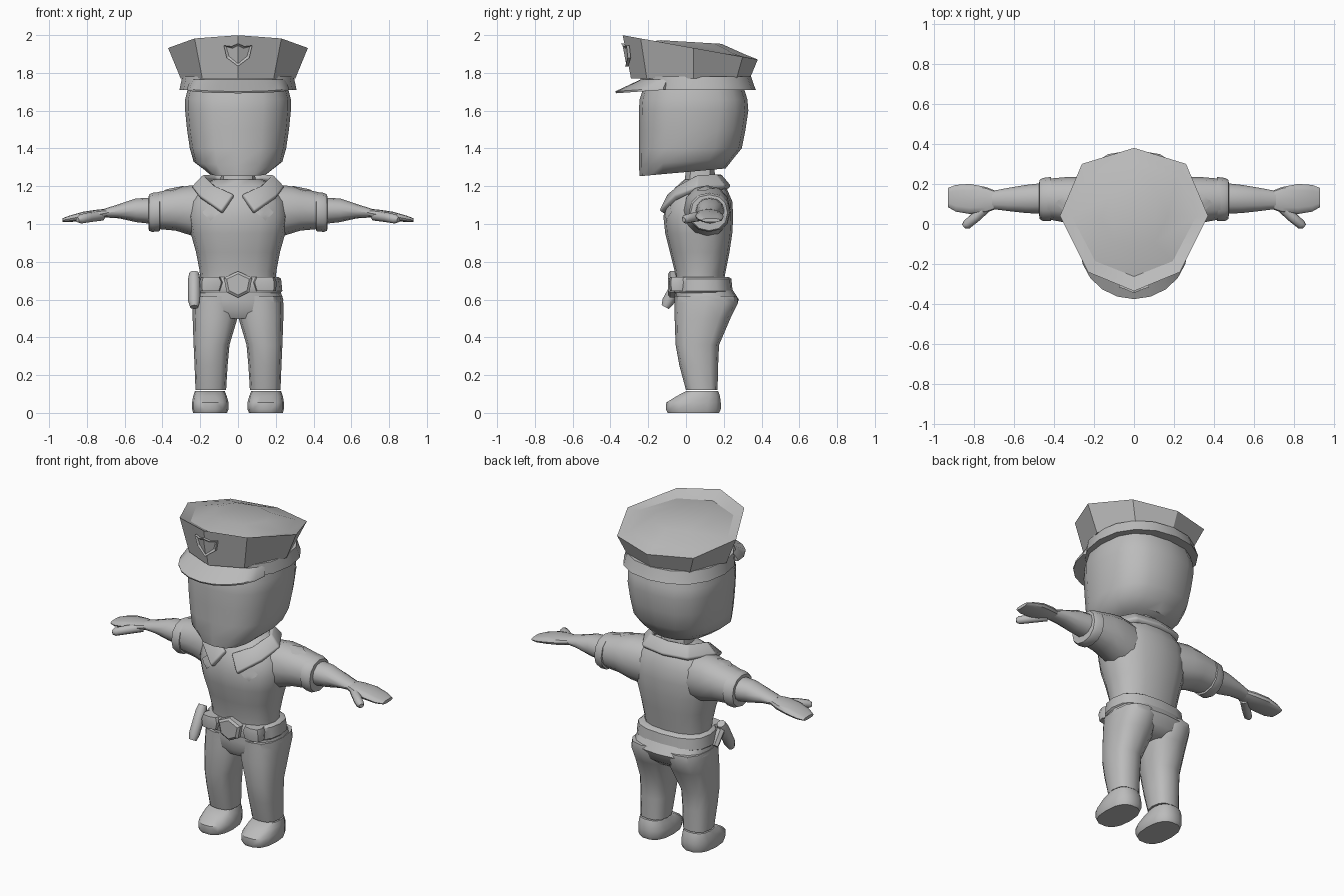
import bpy, bmesh, math
from mathutils import Vector

if "Cube" in bpy.data.objects:
    bpy.data.objects.remove(bpy.data.objects["Cube"])

GREY = bpy.data.materials.new("plain_grey")
GREY.diffuse_color = (0.5, 0.5, 0.5, 1)
GREY.use_nodes = True
GREY.node_tree.nodes["Principled BSDF"].inputs["Base Color"].default_value = GREY.diffuse_color


def finish(name, bm, angle=40):
    """Turn a bmesh into a named, shaded object."""
    bmesh.ops.recalc_face_normals(bm, faces=bm.faces[:])
    me = bpy.data.meshes.new(name)
    bm.to_mesh(me)
    bm.free()
    ob = bpy.data.objects.new(name, me)
    bpy.context.collection.objects.link(ob)
    me.materials.append(GREY)
    bpy.ops.object.select_all(action='DESELECT')
    ob.select_set(True)
    bpy.context.view_layer.objects.active = ob
    bpy.ops.object.shade_smooth_by_angle(angle=math.radians(angle))
    return ob


def skin(name, rings, angle=40, flip=1):
    """Bridge closed point rings and cap both ends."""
    bm = bmesh.new()
    vs = [[bm.verts.new((x * flip, y, z)) for x, y, z in r] for r in rings]
    n = len(vs[0])
    for a, b in zip(vs, vs[1:]):
        for i in range(n):
            j = (i + 1) % n
            bm.faces.new((a[i], a[j], b[j], b[i]))
    bm.faces.new(vs[0])
    bm.faces.new(vs[-1])
    return finish(name, bm, angle)


def loft(name, rows, axis='z', n=16, p=2.4, angle=40, flip=1):
    """rows: position, min a, max a, min b, max b, optional tilt (a,b = x,y or y,z)."""
    rings = []
    for t, a0, a1, b0, b1, *tilt in rows:
        ring = []
        for i in range(n):
            w = 2 * math.pi * i / n
            c, s = math.cos(w), math.sin(w)
            a = (a0 + a1) / 2 + (a1 - a0) / 2 * math.copysign(abs(c) ** (2 / p), c)
            b = (b0 + b1) / 2 + (b1 - b0) / 2 * math.copysign(abs(s) ** (2 / p), s)
            k = t + (tilt[0] * b if tilt else 0)
            ring.append((a, b, k) if axis == 'z' else (k, a, b))
        rings.append(ring)
    return skin(name, rings, angle, flip)


def tube(name, pts, n=8, flip=1):
    """Straight tube through (point, radius) pairs."""
    d = (Vector(pts[-1][0]) - Vector(pts[0][0])).normalized()
    u = d.orthogonal().normalized()
    v = d.cross(u)
    rings = [[Vector(c) + r * (u * math.cos(i * math.tau / n) + v * math.sin(i * math.tau / n))
              for i in range(n)] for c, r in pts]
    return skin(name, rings, 50, flip)


# Head and neck
loft("head", [(1.275, -.16, .16, -.245, .21, .09), (1.33, -.235, .235, -.25, .25, .06),
              (1.40, -.255, .255, -.25, .295), (1.50, -.27, .27, -.25, .315),
              (1.60, -.28, .28, -.25, .33), (1.66, -.28, .28, -.245, .325),
              (1.74, -.26, .26, -.22, .30)], p=2.6)
loft("neck", [(1.15, -.1, .1, -.02, .17), (1.32, -.085, .085, 0, .15)], n=10)

# Cap band
loft("cap_band", [(1.71, -.31, .31, -.24, .37), (1.735, -.305, .305, -.24, .36),
                  (1.78, -.295, .295, -.24, .345)], n=16, p=2.2)

# Cap crown: octagonal rim, sloping down to the back, with a domed top
half = [(0, .38), (.26, .30), (.37, .04), (.23, -.24), (0, -.335)]
octo = half + [(-x, y) for x, y in half[3:0:-1]]


def crown_ring(sx, sy, z0, slope):
    pts = [(x * sx, .03 + (y - .03) * sy) for x, y in octo]
    return [(x, y, z0 + slope * y) for x, y in pts]


skin("cap_crown", [crown_ring(.82, .88, 1.77, 0), crown_ring(1, 1, 1.939, -.18),
                   crown_ring(.84, .80, 1.93, -.1), crown_ring(.45, .45, 1.965, -.06)], 28)

# Cap visor
bm = bmesh.new()
N = 10
rows = []
for i in range(N + 1):
    w = math.pi * i / N
    c, s = math.cos(w), math.sin(w)
    rows.append([bm.verts.new(q) for q in (
        (.25 * c, -.10 - .14 * s, 1.765), (.27 * c, -.12 - .255 * s, 1.72 - .018 * s),
        (.27 * c, -.12 - .25 * s, 1.71 - .018 * s), (.25 * c, -.10 - .13 * s, 1.715))])
for a, b in zip(rows, rows[1:]):
    for k in range(4):
        m = (k + 1) % 4
        bm.faces.new((a[k], a[m], b[m], b[k]))
bm.faces.new(rows[0])
bm.faces.new(rows[-1])
finish("cap_visor", bm, 35)

# Cap badge: shield bent over the front edge with a raised border
bm = bmesh.new()


def badge_vert(x, z):
    return bm.verts.new((x, -.293 + .38 * abs(x) - .2 * (z - 1.77), z))


top, low = badge_vert(0, 1.955), badge_vert(0, 1.835)
for s in (-1, 1):
    side = [badge_vert(s * x, z) for x, z in ((.035, 1.94), (.075, 1.945), (.06, 1.88))]
    bm.faces.new([top] + side + [low])
front = bmesh.ops.extrude_face_region(bm, geom=bm.faces[:])['geom']
bmesh.ops.translate(bm, vec=(0, -.016, 0), verts=[g for g in front if isinstance(g, bmesh.types.BMVert)])
faces = [g for g in front if isinstance(g, bmesh.types.BMFace)]
bmesh.ops.recalc_face_normals(bm, faces=bm.faces[:])
bmesh.ops.inset_region(bm, faces=faces, thickness=.012, depth=-.01)
finish("cap_badge", bm, 20)

# Shirt body
torso = loft("shirt_body", [(.69, -.2, .2, -.055, .2), (.75, -.203, .203, -.06, .21),
                            (.85, -.222, .222, -.085, .23), (.95, -.25, .25, -.11, .245),
                            (1.04, -.265, .265, -.12, .25), (1.12, -.25, .25, -.1, .245),
                            (1.19, -.2, .2, -.06, .215), (1.235, -.13, .13, -.01, .18)])

# Collar: folded strip, pointed at the front
bm = bmesh.new()
edge = [((0, .17, 1.255), (0, .225, 1.19)), ((.12, .15, 1.255), (.15, .20, 1.19)),
        ((.175, .06, 1.25), (.235, .06, 1.185)), ((.12, -.03, 1.195), (.20, -.05, 1.14)),
        ((.02, -.085, 1.15), (.085, -.13, 1.06))]
strip = [(i, o) for i, o in edge]
strip = [tuple((-x, y, z) for x, y, z in e) for e in edge[:0:-1]] + strip
vs = [[bm.verts.new(q) for q in e] for e in strip]
for a, b in zip(vs, vs[1:]):
    bm.faces.new((a[0], a[1], b[1], b[0]))
collar = finish("collar", bm, 45)
mod = collar.modifiers.new("thickness", 'SOLIDIFY')
mod.thickness, mod.offset = .035, 0
mod = collar.modifiers.new("soft_edge", 'BEVEL')
mod.width, mod.segments = .01, 2


def patch(name, target, loc, size, rot):
    """Thin cloth patch laid on a surface."""
    bm = bmesh.new()
    bmesh.ops.create_grid(bm, x_segments=4, y_segments=4, size=size)
    ob = finish(name, bm)
    ob.location, ob.rotation_euler = loc, rot
    m = ob.modifiers.new("lay", 'SHRINKWRAP')
    m.target, m.offset, m.wrap_mode = target, .005, 'ABOVE_SURFACE'


for side, s in (("left", 1), ("right", -1)):
    # Sleeve, cuff, forearm and hand
    sleeve = loft(side + "_sleeve", [(.15, -.02, .22, .92, 1.20), (.25, -.01, .235, .94, 1.205),
                                     (.33, .005, .235, .965, 1.19), (.44, .025, .225, .975, 1.165)],
                  axis='x', n=12, p=2.2, flip=s)
    loft(side + "_cuff", [(.41, .03, .215, .98, 1.15), (.415, .015, .235, .962, 1.168),
                          (.455, .015, .23, .958, 1.165), (.472, .025, .22, .965, 1.155),
                          (.474, .05, .2, .99, 1.13)], axis='x', n=12, p=2.2, flip=s)
    loft(side + "_forearm", [(.45, .05, .205, 1.0, 1.14), (.54, .055, .195, 1.01, 1.135),
                             (.63, .065, .18, 1.03, 1.105), (.71, .075, .165, 1.035, 1.08)],
         axis='x', n=12, p=2.1, flip=s)
    loft(side + "_hand", [(.69, .075, .165, 1.037, 1.08), (.74, .055, .185, 1.025, 1.077),
                          (.82, .05, .2, 1.018, 1.065), (.89, .062, .195, 1.01, 1.045),
                          (.93, .085, .18, 1.01, 1.03)], axis='x', n=12, p=2.5, flip=s)
    tube(side + "_thumb", [((.72, .10, 1.045), .027), ((.79, .035, 1.035), .026),
                           ((.835, -.003, 1.026), .024), ((.85, -.012, 1.022), .013)], flip=s)

    # Chest pocket flap and shoulder patch
    patch(side + "_chest_patch", torso, (s * .15, -.12, 1.07), .04,
          (math.radians(90), math.radians(s * 40), 0))
    patch(side + "_shoulder_patch", sleeve, (s * .34, .1, 1.2), .04, (0, 0, math.radians(45)))

    # Trouser leg and shoe
    loft(side + "_leg", [(.62, .0, .235, -.06, .27), (.58, .0, .24, -.06, .275),
                         (.50, .003, .24, -.06, .235), (.36, .045, .235, -.055, .175),
                         (.25, .055, .23, -.035, .17), (.12, .063, .225, 0, .167)],
         n=12, p=2.6, flip=s)
    loft(side + "_shoe", [(0, .058, .237, -.10, .178), (.02, .05, .243, -.11, .187),
                          (.055, .05, .243, -.107, .187), (.09, .06, .237, -.05, .182),
                          (.115, .07, .228, .0, .172)], n=14, p=2.5, flip=s)
    # Belt pouch beside the buckle
    loft(side + "_belt_pouch", [(.645, .09, .2, -.085, 0), (.69, .075, .205, -.09, 0),
                                (.72, .09, .195, -.085, 0)], n=8, p=3, flip=s)

# Hips, belt and buckle
loft("trouser_hips", [(.50, -.18, .18, -.03, .20), (.54, -.235, .235, -.055, .25),
                      (.60, -.24, .24, -.06, .28), (.67, -.215, .215, -.06, .235)], p=2.6)
loft("belt", [(.635, -.225, .225, -.065, .235), (.645, -.235, .235, -.07, .247),
              (.71, -.228, .228, -.068, .24), (.72, -.215, .215, -.06, .225)], p=2.6)
outline = [(0, .75), (.075, .715), (.06, .64), (0, .61), (-.06, .64), (-.075, .715)]
skin("buckle", [[(x, -.04, z) for x, z in outline], [(x, -.085, z) for x, z in outline],
                [(x * .8, -.095, .68 + (z - .68) * .8) for x, z in outline]], 20)

# Holstered sidearm on the right hip
tube("holster", [((-.232, -.01, .74), .026), ((-.232, -.03, .705), .033),
                 ((-.232, -.095, .59), .032), ((-.232, -.11, .56), .022)])
tube("holster_grip", [((-.232, -.02, .715), .025), ((-.232, .05, .625), .022)], n=6)
